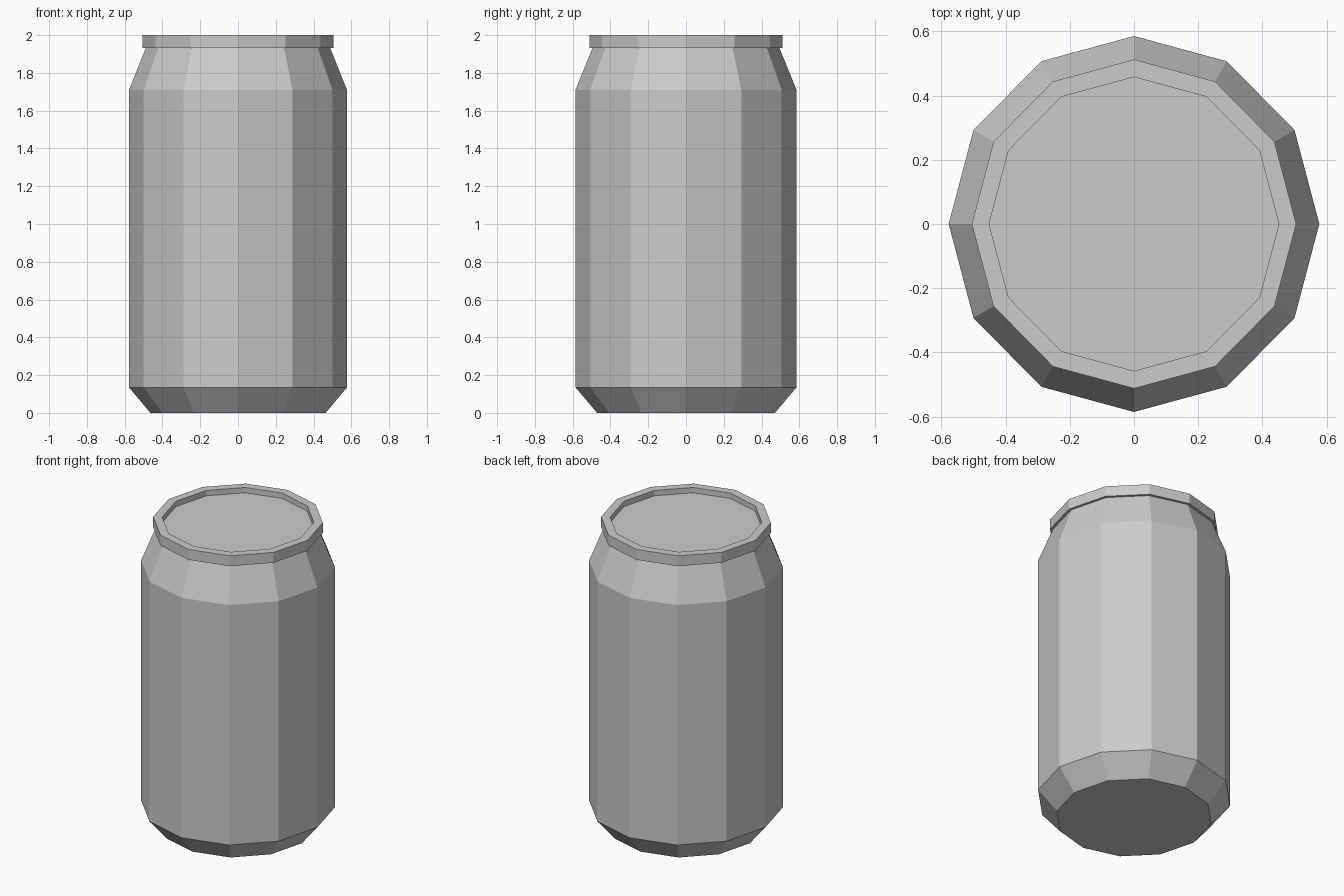
import bpy, bmesh
from math import cos, sin, pi

if "Cube" in bpy.data.objects:
    bpy.data.objects.remove(bpy.data.objects["Cube"])

SIDES = 12
Y_SCALE = 1.014   # the can is very slightly deeper than wide


def lathe(name, profile, cap_start=False, cap_end=False, closed=False):
    """Revolve (radius, z) points, listed bottom to top on the outside."""
    bm = bmesh.new()
    rings = [[bm.verts.new((r * cos(2 * pi * i / SIDES),
                            r * sin(2 * pi * i / SIDES) * Y_SCALE, z))
              for i in range(SIDES)] for r, z in profile]
    pairs = list(zip(rings, rings[1:]))
    if closed:
        pairs.append((rings[-1], rings[0]))
    for a, b in pairs:
        for i in range(SIDES):
            j = (i + 1) % SIDES
            bm.faces.new((a[i], a[j], b[j], b[i]))
    if cap_start:
        bm.faces.new(rings[0][::-1])
    if cap_end:
        bm.faces.new(rings[-1])
    mesh = bpy.data.meshes.new(name)
    bm.to_mesh(mesh)
    bm.free()
    obj = bpy.data.objects.new(name, mesh)
    bpy.context.collection.objects.link(obj)
    return obj


# Whole can in one skin: base, wall, neck, overhanging rim, recessed lid
lathe("drink_can", [
    (0.464, 0.0),     # base edge
    (0.577, 0.135),   # bottom chamfer
    (0.577, 1.71),    # straight wall
    (0.488, 1.932),   # neck
    (0.505, 1.932),   # rim underside
    (0.505, 2.0),     # rim outside
    (0.451, 2.0),     # rim top
    (0.451, 1.965),   # recess down to lid
], cap_start=True, cap_end=True)
